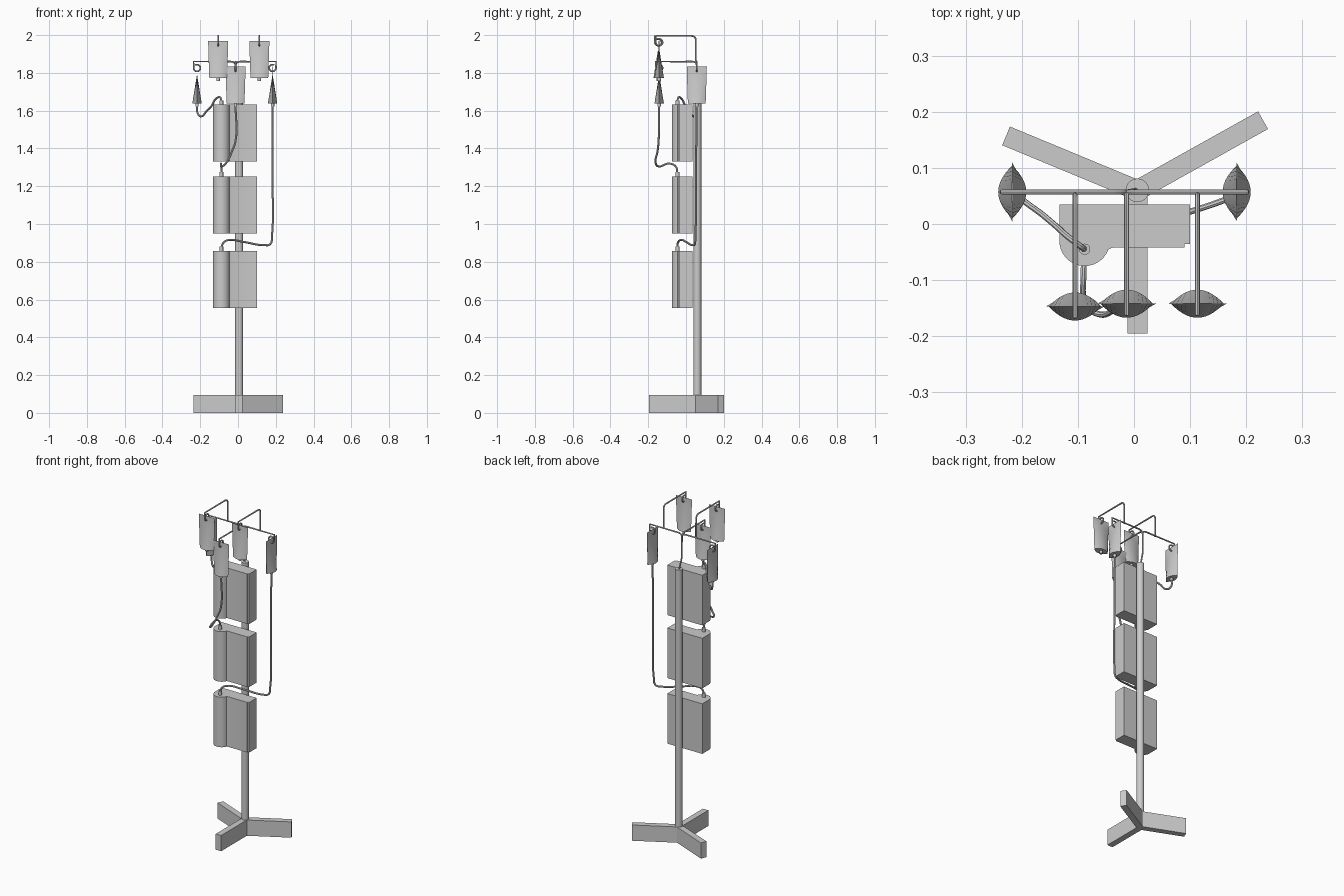
import bpy, bmesh, math
from mathutils import Vector

cube = bpy.data.objects.get("Cube")
if cube:
    bpy.data.objects.remove(cube, do_unlink=True)

grey = bpy.data.materials.new("light_grey")
grey.use_nodes = True
grey.diffuse_color = (0.6, 0.6, 0.6, 1)
grey.node_tree.nodes["Principled BSDF"].inputs["Base Color"].default_value = (0.6, 0.6, 0.6, 1)


def finish(obj, smooth=True):
    obj.data.materials.append(grey)
    bpy.ops.object.select_all(action='DESELECT')
    obj.select_set(True)
    bpy.context.view_layer.objects.active = obj
    if obj.type == 'CURVE':
        bpy.ops.object.convert(target='MESH')
        obj = bpy.context.object
    if smooth:
        bpy.ops.object.shade_smooth_by_angle(angle=math.radians(35))
    return obj


def loft(name, rings, smooth=True):
    """Skin a closed solid over rings with equal point counts."""
    bm = bmesh.new()
    loops = [[bm.verts.new(p) for p in ring] for ring in rings]
    n = len(loops[0])
    for a, b in zip(loops, loops[1:]):
        for i in range(n):
            j = (i + 1) % n
            bm.faces.new((a[i], a[j], b[j], b[i]))
    bm.faces.new(loops[0][::-1])
    bm.faces.new(loops[-1])
    bmesh.ops.recalc_face_normals(bm, faces=bm.faces)
    mesh = bpy.data.meshes.new(name)
    bm.to_mesh(mesh)
    bm.free()
    obj = bpy.data.objects.new(name, mesh)
    bpy.context.collection.objects.link(obj)
    return finish(obj, smooth)


def prism(name, outline, z0, z1, smooth=True):
    return loft(name, [[(x, y, z) for x, y in outline] for z in (z0, z1)], smooth)


def circle(x, y, r, n=24):
    return [(x + r * math.cos(i * math.tau / n), y + r * math.sin(i * math.tau / n)) for i in range(n)]


def tube(name, points, radius, soft=False):
    """Round rod along points, either straight runs or a soft bend."""
    curve = bpy.data.curves.new(name, 'CURVE')
    curve.dimensions = '3D'
    curve.bevel_depth = radius
    curve.bevel_resolution = 2
    curve.resolution_u = 8
    curve.use_fill_caps = True
    if soft:
        s = curve.splines.new('BEZIER')
        s.bezier_points.add(len(points) - 1)
        for bp, p in zip(s.bezier_points, points):
            bp.co = p
            bp.handle_left_type = bp.handle_right_type = 'AUTO'
    else:
        s = curve.splines.new('POLY')
        s.points.add(len(points) - 1)
        for sp, p in zip(s.points, points):
            sp.co = (*p, 1)
    obj = bpy.data.objects.new(name, curve)
    bpy.context.collection.objects.link(obj)
    return finish(obj)


def rounded(points, r=0.025, steps=5):
    """Replace inner corners of a path with short arcs."""
    pts = [Vector(p) for p in points]
    out = [pts[0]]
    for a, b, c in zip(pts, pts[1:], pts[2:]):
        p, q = b + (a - b).normalized() * r, b + (c - b).normalized() * r
        for i in range(steps + 1):
            t = i / steps
            out.append(p * (1 - t) ** 2 + b * 2 * t * (1 - t) + q * t * t)
    return out + [pts[-1]]


# Pole and three flat feet
PX, PY = 0.006, 0.06
prism("pole", circle(PX, PY, 0.021), 0, 1.645)
for name, ex, ey in (("front_foot", PX, -0.195), ("right_foot", -0.228, 0.157), ("left_foot", 0.23, 0.185)):
    hub = Vector((PX, PY))
    end = Vector((ex, ey))
    d = (end - hub).normalized()
    side = Vector((-d.y, d.x)) * 0.018
    prism(name, [hub + side, hub - side, end - side, end + side], 0, 0.095, False)

# Pumps: a box with a rounded column at the front right corner
CX, CY, CR = -0.088, -0.03, 0.045
arc = [(CX + CR * math.cos(a), CY + CR * math.sin(a))
       for a in (math.pi + i * math.radians(160) / 16 for i in range(17))]
outline = [(-0.133, 0.035)] + arc + [(-0.038, -0.042), (0.09, -0.042),
                                     (0.09, -0.036), (0.1, -0.036), (0.1, 0.035)]
for name, z in (("lower", 0.555), ("middle", 0.95), ("upper", 1.33)):
    prism(name + "_pump", outline, z, z + 0.302)
    prism(name + "_pump_port", circle(CX, -0.045, 0.01, 12), z + 0.3, z + 0.325)

# Hanger: stem, curved fork and crossbar
BX, BY, BZ, ROD = -0.013, 0.057, 1.86, 0.0045
tube("hanger_stem", [(PX, PY, 1.63), (BX, BY, 1.72), (BX, BY, 1.83)], ROD)


def hook(centre, out, z):
    """Loop that ends an arm, starting at its outer side."""
    c = Vector((*centre, z - 0.034))
    return [c + (out * math.cos(a) - Vector((0, 0, math.sin(a)))) * 0.018
            for a in (i * math.radians(300) / 16 for i in range(17))]


def bag(name, centre, along, z):
    """Lens-shaped pouch, pinched flat at the top."""
    across = Vector((-along.y, along.x, 0))
    rings = []
    for dz, w, t in ((0, 0.047, 0.025), (0.15, 0.052, 0.001), (0.196, 0.053, 0.001)):
        ring = []
        for side in (1, -1):
            for i in range(14):
                u = side * (1 - i / 7)
                ring.append(Vector((*centre, z + dz)) + along * (u * w) + across * (side * t * (1 - u * u)))
        rings.append(ring)
    loft(name, rings)
    prism(name + "_port", circle(*centre, 0.009, 12), z - 0.015, z + 0.004)


X, Y = Vector((1, 0, 0)), Vector((0, 1, 0))
hangs = (("right_side", (-0.217, 0.057), -X, 0),
         ("left_side", (0.183, 0.057), X, 0),
         ("front_middle", (BX, -0.142), -Y, 0),
         ("front_right", (-0.105, -0.147), -Y, 0.136),
         ("front_left", (0.113, -0.142), -Y, 0.136))
for name, c, out, lift in hangs:
    z = BZ + lift
    tip = Vector((*c, z)) + out * 0.018
    if lift:
        path = [(c[0], BY - 0.005, BZ), (c[0], BY - 0.005, z), tip]
    else:
        path = [(BX, BY, 1.81), (BX, BY, BZ), tip]
    tube(name + "_arm", rounded(path) + hook(c, out, z), ROD)
    bag(name + "_bag", c, Y if out.x else X, 1.637 + lift)

# Drip lines from bags to pump ports
LINE = 0.0055
tube("upper_line", [(-0.217, 0.057, 1.635), (-0.213, 0.055, 1.585), (-0.195, 0.04, 1.57),
                    (-0.165, 0.018, 1.6), (-0.14, -0.003, 1.625), (-0.115, -0.025, 1.665),
                    (-0.095, -0.04, 1.67), (CX, -0.045, 1.645)], LINE, True)
tube("middle_line", [(BX, -0.142, 1.63), (BX, -0.145, 1.44), (-0.03, -0.15, 1.39), (-0.065, -0.16, 1.32),
                     (-0.085, -0.145, 1.305), (-0.09, -0.09, 1.32), (CX, -0.055, 1.305),
                     (CX, -0.045, 1.27)], LINE, True)
tube("lower_line", [(0.183, 0.057, 1.635), (0.182, 0.053, 1.3), (0.18, 0.05, 0.94), (0.17, 0.046, 0.893),
                    (0.14, 0.035, 0.888), (0.03, 0.0, 0.905), (-0.05, -0.03, 0.915),
                    (-0.078, -0.043, 0.9), (CX, -0.045, 0.87)], LINE, True)
